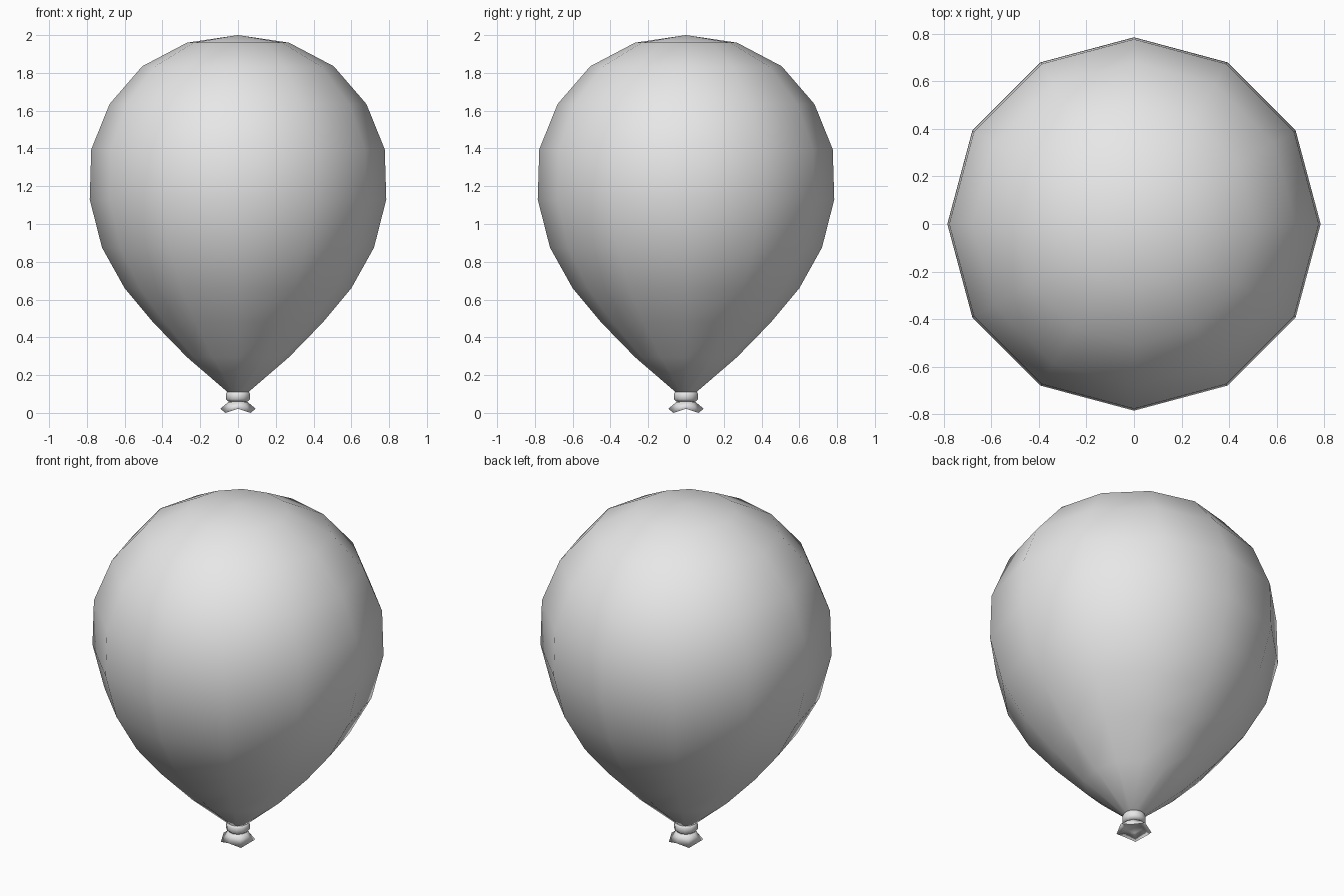
import bpy
import bmesh
from math import cos, sin, pi

cube = bpy.data.objects.get("Cube")
if cube:
    bpy.data.objects.remove(cube)

grey = bpy.data.materials.new("light grey")
grey.use_nodes = True
grey.diffuse_color = (0.8, 0.8, 0.8, 1)
grey.node_tree.nodes["Principled BSDF"].inputs["Base Color"].default_value = (0.8, 0.8, 0.8, 1)


def lathe(name, profile, sides, wave=None):
    """Revolve (radius, height) points around z; zero radius makes a pole."""
    wave = wave or {}
    bm = bmesh.new()
    rings = []
    for level, (r, z) in enumerate(profile):
        if r == 0:
            rings.append([bm.verts.new((0, 0, z))] * sides)
            continue
        ring = []
        for i in range(sides):
            a = 2 * pi * i / sides
            lift = wave.get(level, 0) * cos(4 * a)
            ring.append(bm.verts.new((r * cos(a), r * sin(a), z + lift)))
        rings.append(ring)
    for low, high in zip(rings, rings[1:]):
        for i in range(sides):
            j = (i + 1) % sides
            corners = [low[i], low[j], high[j], high[i]]
            bm.faces.new(list(dict.fromkeys(corners)))
    bmesh.ops.recalc_face_normals(bm, faces=bm.faces)
    for face in bm.faces:
        face.smooth = True
    mesh = bpy.data.meshes.new(name)
    bm.to_mesh(mesh)
    bm.free()
    mesh.materials.append(grey)
    obj = bpy.data.objects.new(name, mesh)
    bpy.context.collection.objects.link(obj)
    return obj


# Inflated body, from the neck up to the crown
lathe("balloon_body", [
    (0, 0.105), (0.055, 0.11), (0.27, 0.295), (0.45, 0.48), (0.6, 0.66),
    (0.72, 0.875), (0.785, 1.13), (0.777, 1.395), (0.68, 1.635),
    (0.507, 1.835), (0.27, 1.96), (0, 2.0)], 12)

# Rolled knot under the neck
lathe("knot", [
    (0, 0.06), (0.05, 0.06), (0.064, 0.073), (0.064, 0.1),
    (0.056, 0.114), (0, 0.114)], 12)

# Flared, wavy lip with a hollow underside
lathe("lip", [
    (0, 0.045), (0.05, 0.035), (0.094, 0.011), (0.05, 0.058), (0, 0.066)],
    8, wave={1: 0.004, 2: 0.011})
